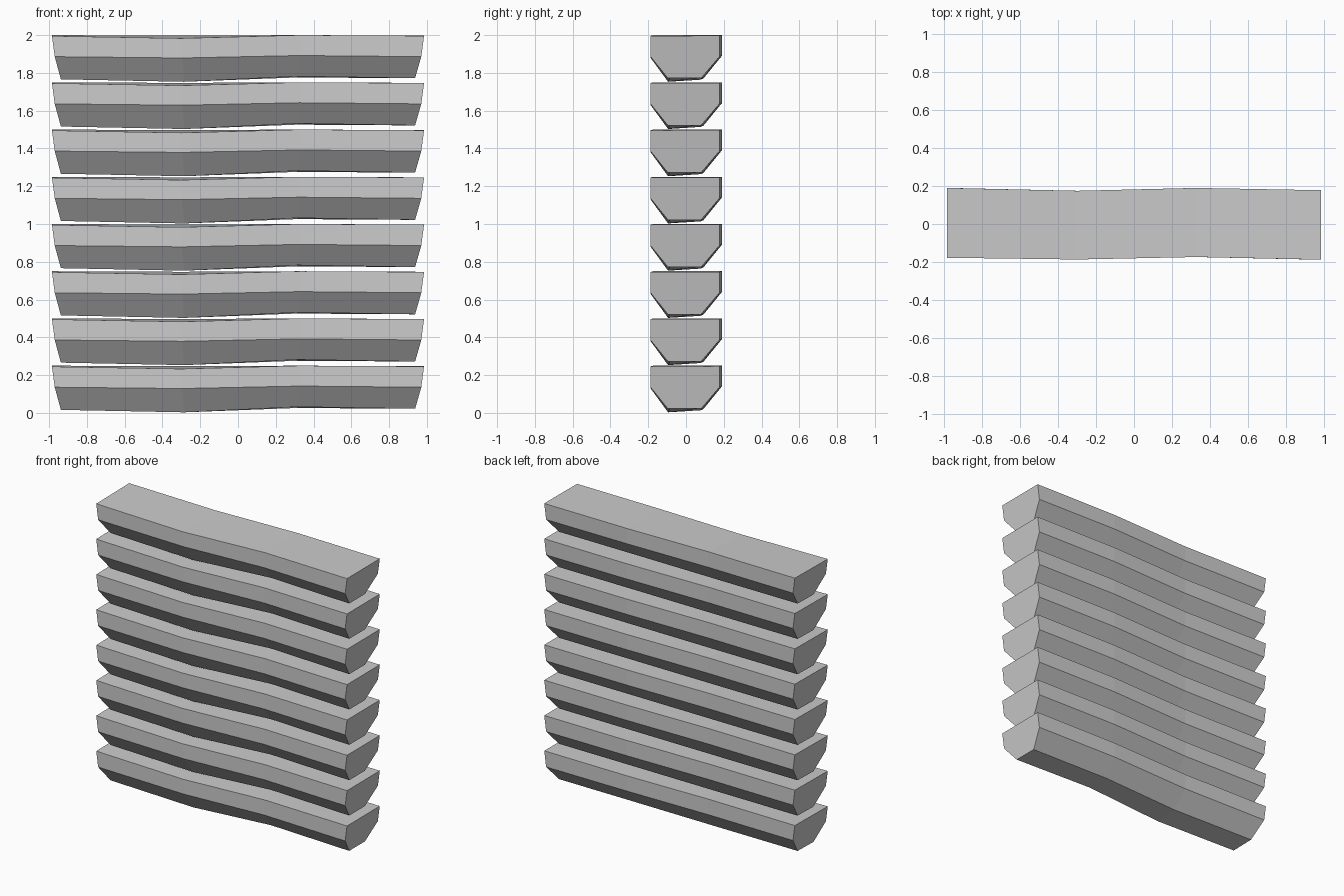
import bpy, bmesh

if "Cube" in bpy.data.objects:
    bpy.data.objects.remove(bpy.data.objects["Cube"])

# stations along the slat: x, y sway, then front heights (top, mid, bottom) and back heights
STATIONS = [
    # x,    yf,     yb,    zf_top, zf_mid, zf_bot, zb_top, zb_mid, zb_bot
    (-0.985, -0.178, 0.190, 0.245, 0.136, 0.016, 0.250, 0.140, 0.020),
    (-0.300, -0.187, 0.175, 0.233, 0.129, 0.003, 0.247, 0.137, 0.014),
    (0.330, -0.174, 0.190, 0.250, 0.142, 0.032, 0.250, 0.142, 0.026),
    (0.985, -0.188, 0.178, 0.246, 0.136, 0.022, 0.247, 0.137, 0.022),
]
LEVEL_SCALE = (1.0, 0.985, 0.952)  # ends slope inward toward the bottom


def slat_mesh():
    bm = bmesh.new()
    rings = []
    for x, yf, yb, ft, fm, fb, bt, bmid, bb in STATIONS:
        top, mid, low = (x * s for s in LEVEL_SCALE)
        pts = [(top, yf, ft), (mid, yf, fm), (low, yf + 0.092, fb),
               (low, yb - 0.098, bb), (mid, yb, bmid), (top, yb, bt)]
        rings.append([bm.verts.new(p) for p in pts])
    for a, b in zip(rings, rings[1:]):
        for i in range(6):
            j = (i + 1) % 6
            bm.faces.new((a[i], a[j], b[j], b[i]))
    bm.faces.new(rings[0])
    bm.faces.new(rings[-1])
    bmesh.ops.recalc_face_normals(bm, faces=bm.faces)
    me = bpy.data.meshes.new("slat")
    bm.to_mesh(me)
    bm.free()
    return me


# stack of eight identical slats
mesh = slat_mesh()
for k in range(8):
    slat = bpy.data.objects.new(f"slat_{k + 1}", mesh)
    slat.location.z = 0.25 * k
    bpy.context.collection.objects.link(slat)
